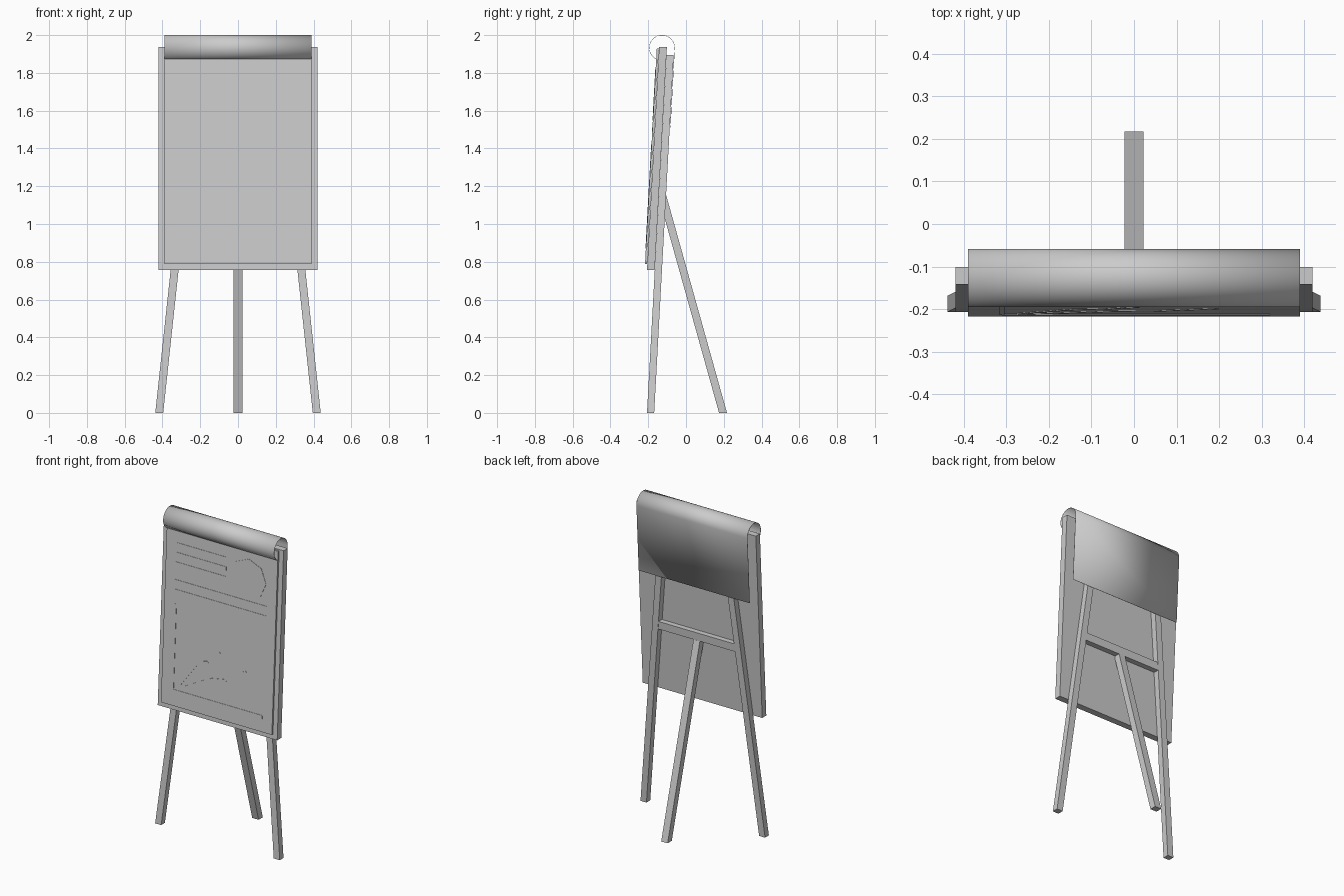
import bpy, bmesh, math

if "Cube" in bpy.data.objects:
    bpy.data.objects.remove(bpy.data.objects["Cube"])

SLOPE = 0.0545                       # backward lean of the board per unit of height


def mesh_object(name, verts, faces):
    me = bpy.data.meshes.new(name)
    me.from_pydata(verts, [], faces)
    bm = bmesh.new()
    bm.from_mesh(me)
    bmesh.ops.recalc_face_normals(bm, faces=bm.faces)
    bm.to_mesh(me)
    bm.free()
    ob = bpy.data.objects.new(name, me)
    bpy.context.collection.objects.link(ob)
    return ob


def beam(name, bottom, top, w, d):
    """Sheared box with level ends between two end centres."""
    corners = [(-w/2, -d/2), (w/2, -d/2), (w/2, d/2), (-w/2, d/2)]
    v = [(c[0] + x, c[1] + y, c[2]) for c in (bottom, top) for x, y in corners]
    f = [(0, 1, 2, 3), (4, 5, 6, 7)] + [(i, (i+1) % 4, (i+1) % 4 + 4, i+4) for i in range(4)]
    return mesh_object(name, v, f)


def pad_y(z):
    return -0.217 + SLOPE * (z - 0.787)


def drawing(name, outline):
    """Thin raised mark on the pad, from an x/z outline."""
    n = len(outline)
    v = [(x, pad_y(z) - h, z) for h in (0.002, -0.001) for x, z in outline]
    f = [tuple(range(n)), tuple(range(n, 2*n))]
    f += [(i, (i+1) % n, (i+1) % n + n, i+n) for i in range(n)]
    return mesh_object(name, v, f)


def stroke(name, a, b, t=0.012):
    dx, dz = b[0]-a[0], b[1]-a[1]
    l = math.hypot(dx, dz)
    nx, nz = -dz/l*t/2, dx/l*t/2
    drawing(name, [(a[0]+nx, a[1]+nz), (b[0]+nx, b[1]+nz),
                   (b[0]-nx, b[1]-nz), (a[0]-nx, a[1]-nz)])


# Board and paper pad
beam("board", (0, -0.186, 0.757), (0, -0.186 + SLOPE*1.18, 1.937), 0.84, 0.041)
beam("paper_pad", (0, pad_y(0.787) + 0.0055, 0.787),
     (0, pad_y(1.93) + 0.0055, 1.93), 0.78, 0.011)

# Splayed front legs, running up behind the board
for s, side in ((-1, "left"), (1, "right")):
    beam("front_leg_" + side, (s*0.417, -0.1875, 0),
         (s*0.213, -0.1875 + SLOPE*1.895, 1.895), 0.042, 0.038)

# Crossbar and rear leg
bar_y = -0.1875 + SLOPE*1.16
beam("crossbar", (0, bar_y, 1.16), (0, bar_y + SLOPE*0.05, 1.21), 0.56, 0.034)
beam("rear_leg", (0, 0.196, 0), (0, -0.128, 1.16), 0.045, 0.042)

# Turned-over sheet: curl over the top plus flap down the back
cy, cz, r = -0.127, 1.933, 0.067
profile = [(-0.083, 1.51)]
for i in range(33):
    a = math.radians(-3 + 246*i/32)
    profile.append((cy + r*math.cos(a), cz + r*math.sin(a)))
n = len(profile)
sheet = mesh_object("turned_sheet",
                    [(x, y, z) for x in (-0.39, 0.39) for y, z in profile],
                    [(i, i+1, i+1+n, i+n) for i in range(n-1)])
sol = sheet.modifiers.new("thickness", 'SOLIDIFY')
sol.thickness = 0.002
sol.offset = 0
bpy.context.view_layer.objects.active = sheet
sheet.select_set(True)
bpy.ops.object.shade_smooth_by_angle(angle=math.radians(30))

# Marks on the pad: ruled lines, disc, chart axes and curves
for i, z in enumerate((1.79, 1.73, 1.67)):
    stroke(f"short_line_{i}", (-0.32, z), (0.034, z), 0.022)
for i, z in enumerate((1.56, 1.50)):
    stroke(f"long_line_{i}", (-0.32, z), (0.33, z), 0.022)
drawing("disc", [(0.19 + 0.125*math.cos(k*math.pi/4), 1.705 + 0.125*math.sin(k*math.pi/4))
                 for k in range(8)])
stroke("chart_axis_vertical", (-0.31, 0.88), (-0.31, 1.42))
stroke("chart_axis_horizontal", (-0.31, 0.88), (0.32, 0.88), 0.02)
curves = {"chart_curve_upper": [(-0.27, 0.92), (-0.14, 1.10), (-0.07, 1.12), (0.01, 1.20)],
          "chart_curve_lower": [(-0.27, 0.90), (-0.05, 1.02), (0.06, 1.04), (0.195, 1.13)]}
for name, pts in curves.items():
    for i in range(len(pts) - 1):
        stroke(f"{name}_{i}", pts[i], pts[i+1])
